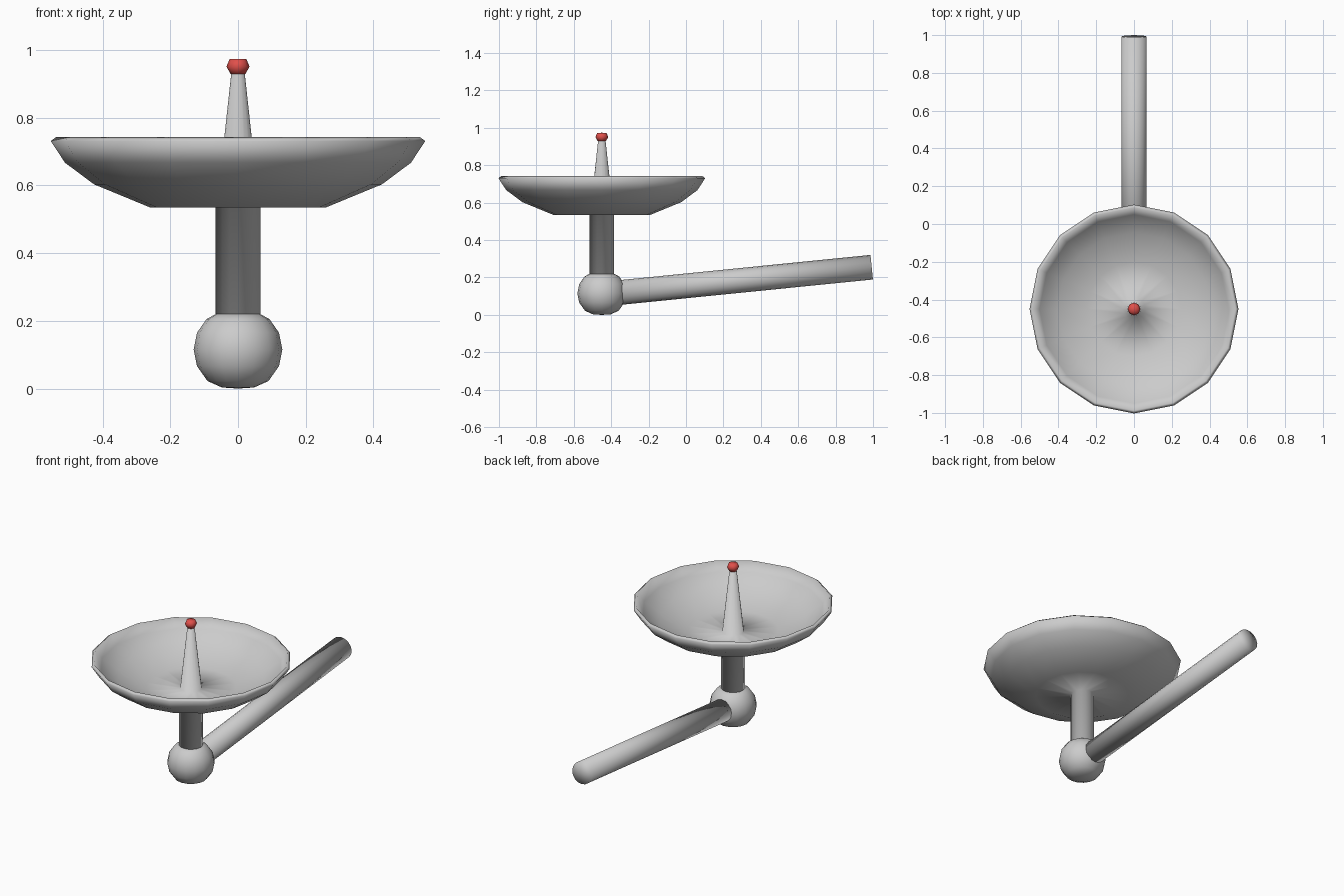
import bpy, bmesh, math
from mathutils import Matrix

if "Cube" in bpy.data.objects:
    bpy.data.objects.remove(bpy.data.objects["Cube"])

CENTRE_Y = -0.45


def lathe(name, profile, sides, matrix):
    """Revolve (radius, height) points about local z; radius 0 makes a pole."""
    bm = bmesh.new()
    rings = []
    for r, z in profile:
        if r == 0:
            rings.append([bm.verts.new((0, 0, z))])
        else:
            rings.append([bm.verts.new((r * math.cos(a), r * math.sin(a), z))
                          for a in (2 * math.pi * i / sides for i in range(sides))])
    for low, high in zip(rings, rings[1:]):
        for i in range(sides):
            j = (i + 1) % sides
            quad = [low[i % len(low)], low[j % len(low)],
                    high[j % len(high)], high[i % len(high)]]
            bm.faces.new(list(dict.fromkeys(quad)))
    bmesh.ops.recalc_face_normals(bm, faces=bm.faces)
    for f in bm.faces:
        f.smooth = True
    mesh = bpy.data.meshes.new(name)
    bm.to_mesh(mesh)
    bm.free()
    obj = bpy.data.objects.new(name, mesh)
    obj.matrix_world = matrix
    bpy.context.collection.objects.link(obj)
    return obj


upright = Matrix.Translation((0, CENTRE_Y, 0))

# Ball joint at the foot
lathe("ball_joint", [(0, 0), (0.047, 0.003), (0.09, 0.022), (0.121, 0.066),
                     (0.131, 0.115), (0.121, 0.165), (0.093, 0.205),
                     (0.064, 0.221), (0, 0.222)], 16, upright)

# Stem, dish and central spike as one continuous turned shape
lathe("dish_and_stem", [
    (0, 0.2), (0.066, 0.2), (0.066, 0.535),                      # stem
    (0.26, 0.535), (0.425, 0.603), (0.511, 0.667), (0.553, 0.731),  # underside
    (0.537, 0.743), (0.50, 0.69), (0.405, 0.625), (0.25, 0.568),    # rim, bowl
    (0.06, 0.562), (0.019, 0.94), (0, 0.94)], 16, upright)          # spike

# Red tip on the spike
tip = lathe("spike_tip", [(0, 0.928), (0.022, 0.929), (0.034, 0.951),
                          (0.025, 0.973), (0, 0.974)], 8, upright)
red = bpy.data.materials.new("red")
red.diffuse_color = (0.75, 0.08, 0.07, 1)
red.use_nodes = True
red.node_tree.nodes["Principled BSDF"].inputs["Base Color"].default_value = red.diffuse_color
tip.data.materials.append(red)

# Long arm rising gently backwards from the ball
start_z, end_y, end_z = 0.11, 0.993, 0.255
rise = math.atan2(end_z - start_z, end_y - CENTRE_Y)
length = math.hypot(end_z - start_z, end_y - CENTRE_Y)
arm_matrix = (Matrix.Translation((0, CENTRE_Y, start_z))
              @ Matrix.Rotation(rise - math.pi / 2, 4, 'X'))
lathe("arm", [(0, 0.06), (0.066, 0.06), (0.066, length), (0, length)],
      16, arm_matrix)
